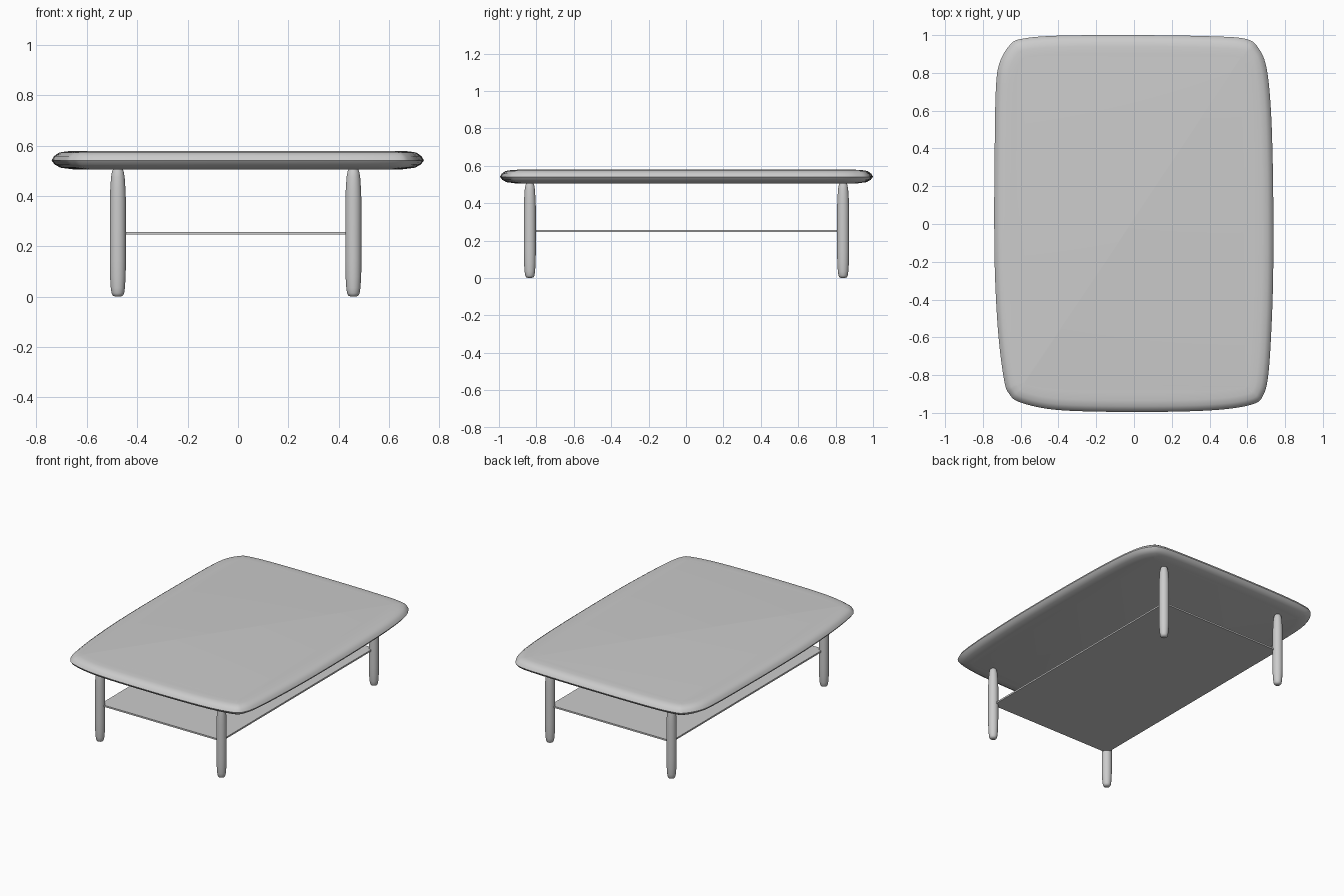
import bpy, bmesh, math
from mathutils import Vector

if "Cube" in bpy.data.objects:
    bpy.data.objects.remove(bpy.data.objects["Cube"])


def finish(bm, name, angle=None):
    bmesh.ops.recalc_face_normals(bm, faces=bm.faces)
    me = bpy.data.meshes.new(name)
    bm.to_mesh(me)
    bm.free()
    ob = bpy.data.objects.new(name, me)
    bpy.context.collection.objects.link(ob)
    if angle:
        bpy.ops.object.select_all(action='DESELECT')
        ob.select_set(True)
        bpy.context.view_layer.objects.active = ob
        bpy.ops.object.shade_smooth_by_angle(angle=math.radians(angle))
    return ob


def stack_rings(name, rings, angle):
    """Skin a stack of closed rings and cap both ends."""
    bm = bmesh.new()
    loops = [[bm.verts.new(p) for p in ring] for ring in rings]
    n = len(loops[0])
    for a, b in zip(loops, loops[1:]):
        for i in range(n):
            j = (i + 1) % n
            bm.faces.new((a[i], a[j], b[j], b[i]))
    bm.faces.new(loops[0])
    bm.faces.new(loops[-1])
    return finish(bm, name, angle)


def smooth_outline(pts, steps=5):
    """Closed Catmull-Rom curve through the points."""
    pts = [Vector(p) for p in pts]
    n, out = len(pts), []
    for i in range(n):
        a, b, c, d = (pts[(i + k) % n] for k in (-1, 0, 1, 2))
        for s in range(steps):
            t = s / steps
            out.append(0.5 * (2 * b + (c - a) * t + (2 * a - 5 * b + 4 * c - d) * t * t
                              + (3 * b - a - 3 * c + d) * t ** 3))
    return out


# Tabletop: slightly irregular bowed rectangle, counter-clockwise
outline = smooth_outline([
    (0.738, 0), (0.735, 0.3), (0.725, 0.6), (0.703, 0.82), (0.663, 0.925), (0.595, 0.979), (0.4, 0.994),
    (0, 1), (-0.4, 0.997), (-0.59, 0.981), (-0.655, 0.95), (-0.713, 0.85), (-0.732, 0.7), (-0.738, 0.35),
    (-0.74, 0), (-0.735, -0.3), (-0.717, -0.6), (-0.687, -0.83), (-0.66, -0.9), (-0.6, -0.945), (-0.4, -0.985),
    (0, -0.995), (0.4, -0.987), (0.62, -0.957), (0.685, -0.905), (0.713, -0.78), (0.73, -0.5), (0.737, -0.25)])
# Edge section: inset from the rim and height
section = [(0.09, 0.505), (0.035, 0.512), (0.012, 0.525), (0, 0.541),
           (0.01, 0.558), (0.03, 0.572), (0.06, 0.577), (0.10, 0.579)]
rings = []
n = len(outline)
for inset, z in section:
    ring = []
    for i, p in enumerate(outline):
        t = (outline[(i + 1) % n] - outline[i - 1]).normalized()
        q = p + Vector((-t.y, t.x)) * inset
        ring.append((q.x, q.y, z))
    rings.append(ring)
stack_rings("tabletop", rings, 60)

# Legs: turned posts with rounded, tapered ends
profile = [(0.010, 0), (0.020, 0.004), (0.025, 0.014), (0.028, 0.035), (0.031, 0.08), (0.032, 0.14),
           (0.032, 0.38), (0.030, 0.43), (0.027, 0.475), (0.023, 0.497), (0.018, 0.508)]
LEG_X, LEG_Y = (-0.477, 0.458), (-0.835, 0.84)
for side, x in zip(("left", "right"), LEG_X):
    for end, y in zip(("front", "back"), LEG_Y):
        stack_rings(f"{end}_{side}_leg",
                    [[(x + r * math.cos(k * math.tau / 32), y + r * math.sin(k * math.tau / 32), z)
                      for k in range(32)] for r, z in profile], 60)

# Lower shelf: thin board running between the leg centres
bm = bmesh.new()
bmesh.ops.create_cube(bm, size=1)
for v in bm.verts:
    v.co = (LEG_X[v.co.x > 0], LEG_Y[v.co.y > 0], 0.257 if v.co.z > 0 else 0.246)
finish(bm, "lower_shelf")
